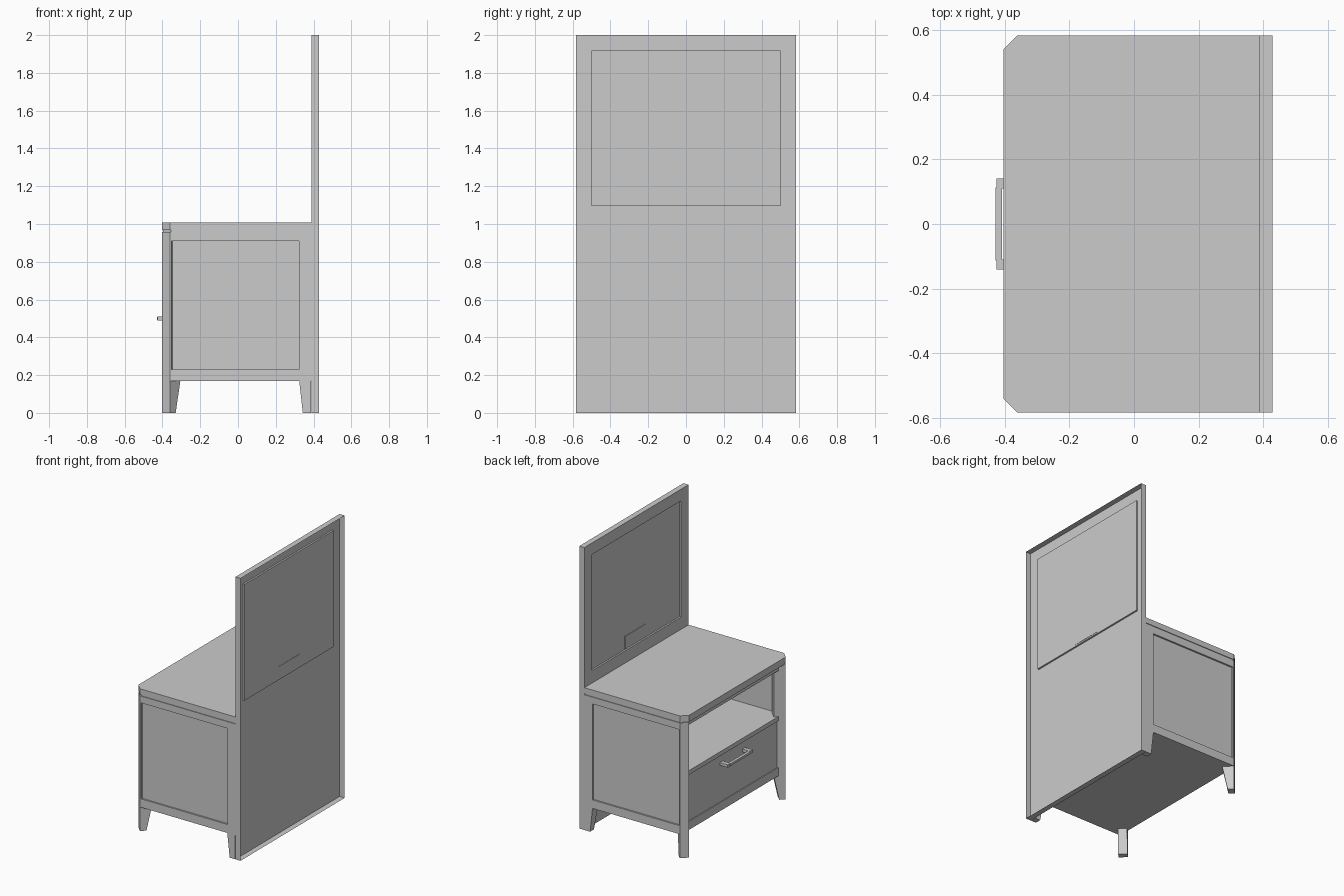
import bpy, bmesh
from mathutils import Vector

if "Cube" in bpy.data.objects:
    bpy.data.objects.remove(bpy.data.objects["Cube"])

grey = bpy.data.materials.new("painted_grey")
grey.diffuse_color = (0.6, 0.6, 0.6, 1)
grey.use_nodes = True
grey.node_tree.nodes["Principled BSDF"].inputs["Base Color"].default_value = grey.diffuse_color


def finish(name, bm):
    bmesh.ops.remove_doubles(bm, verts=bm.verts, dist=1e-5)
    bmesh.ops.recalc_face_normals(bm, faces=bm.faces)
    me = bpy.data.meshes.new(name)
    bm.to_mesh(me)
    bm.free()
    me.materials.append(grey)
    ob = bpy.data.objects.new(name, me)
    bpy.context.collection.objects.link(ob)
    return ob


def loft(name, low, high):
    """Closed solid between two matching rings of points."""
    bm = bmesh.new()
    a = [bm.verts.new(p) for p in low]
    b = [bm.verts.new(p) for p in high]
    n = len(a)
    bm.faces.new(a)
    bm.faces.new(b)
    for i in range(n):
        bm.faces.new((a[i], a[(i + 1) % n], b[(i + 1) % n], b[i]))
    return finish(name, bm)


def box(name, x0, x1, y0, y1, z0, z1):
    ring = [(x0, y0), (x1, y0), (x1, y1), (x0, y1)]
    return loft(name, [(x, y, z0) for x, y in ring], [(x, y, z1) for x, y in ring])


def framed(name, outer, inner, depth, rim, to3d, closed):
    """Rectangular shell: flat frame, panel sunk by depth, rim walls behind."""
    def ring(r, d):
        u0, u1, v0, v1 = r
        return [bm.verts.new(to3d(u, v, d))
                for u, v in ((u0, v0), (u1, v0), (u1, v1), (u0, v1))]
    bm = bmesh.new()
    rings = [ring(outer, rim), ring(outer, 0), ring(inner, 0), ring(inner, depth)]
    for a, b in zip(rings, rings[1:]):
        for i in range(4):
            j = (i + 1) % 4
            bm.faces.new((a[i], a[j], b[j], b[i]))
    bm.faces.new(rings[3])
    if closed:
        bm.faces.new(rings[0])
    return finish(name, bm)


FRONT, BACK, W = -0.403, 0.388, 0.583
CUT = 0.043

# Tall backboard: open at the rear, with a sunk upper panel and small tab
framed("backboard", (-W, W, 0.0, 2.0), (-0.5, 0.5, 1.095, 1.918), 0.012, 0.04,
       lambda u, v, d: (BACK + d, u, v), False)
box("panel_tab", BACK + 0.007, BACK + 0.014, -0.115, 0.115, 1.105, 1.19)

# Table top with clipped front corners, and the shadow gap beneath it
def top_outline(inset, z):
    f, w = FRONT + inset, W - inset
    return [(f, -w + CUT, z), (f + CUT, -w, z), (BACK, -w, z),
            (BACK, w, z), (f + CUT, w, z), (f, w - CUT, z)]

loft("table_top", top_outline(0, 0.968), top_outline(0, 1.008))
loft("top_gap", top_outline(0.005, 0.957), top_outline(0.005, 0.968))

for s, side in ((-1, "right"), (1, "left")):
    # Side wall with sunk panel
    framed(side + "_side", (FRONT + CUT, BACK, 0.17, 0.958),
           (-0.352, 0.324, 0.23, 0.91), 0.012, 0.033,
           lambda u, v, d: (u, s * (W - d), v), True)

    # Diagonal front post, running down into a tapered foot
    def post(length, z):
        pts = [Vector((FRONT, s * (W - CUT), z)), Vector((FRONT + CUT, s * W, z))]
        inward = Vector((length, -s * length, 0))
        return pts + [pts[1] + inward, pts[0] + inward]
    loft(side + "_front_post", post(0.055, 0.17), post(0.055, 0.958))
    loft(side + "_front_foot", post(0.03, 0.0), post(0.055, 0.17))

    # Tapered rear foot
    def foot(x, y, z):
        return [(x, s * W, z), (BACK - 0.002, s * W, z),
                (BACK - 0.002, s * y, z), (x, s * y, z)]
    loft(side + "_rear_foot", foot(0.343, 0.54, 0.0), foot(0.324, 0.52, 0.17))

# Rails, boards and drawer between the sides
box("top_rail", -0.37, -0.34, -0.55, 0.55, 0.915, 0.958)
box("shelf", -0.37, 0.386, -0.55, 0.55, 0.56, 0.59)
box("bottom_board", -0.37, 0.386, -0.55, 0.55, 0.17, 0.23)
box("drawer_front", -0.364, -0.335, -0.55, 0.55, 0.23, 0.56)

# Drawer handle: grip bar on two end brackets
box("handle_bar", -0.428, -0.408, -0.112, 0.112, 0.492, 0.508)
for s, side in ((-1, "right"), (1, "left")):
    y0, y1 = sorted((s * 0.11, s * 0.14))
    box(side + "_handle_bracket", -0.425, -0.362, y0, y1, 0.49, 0.51)
